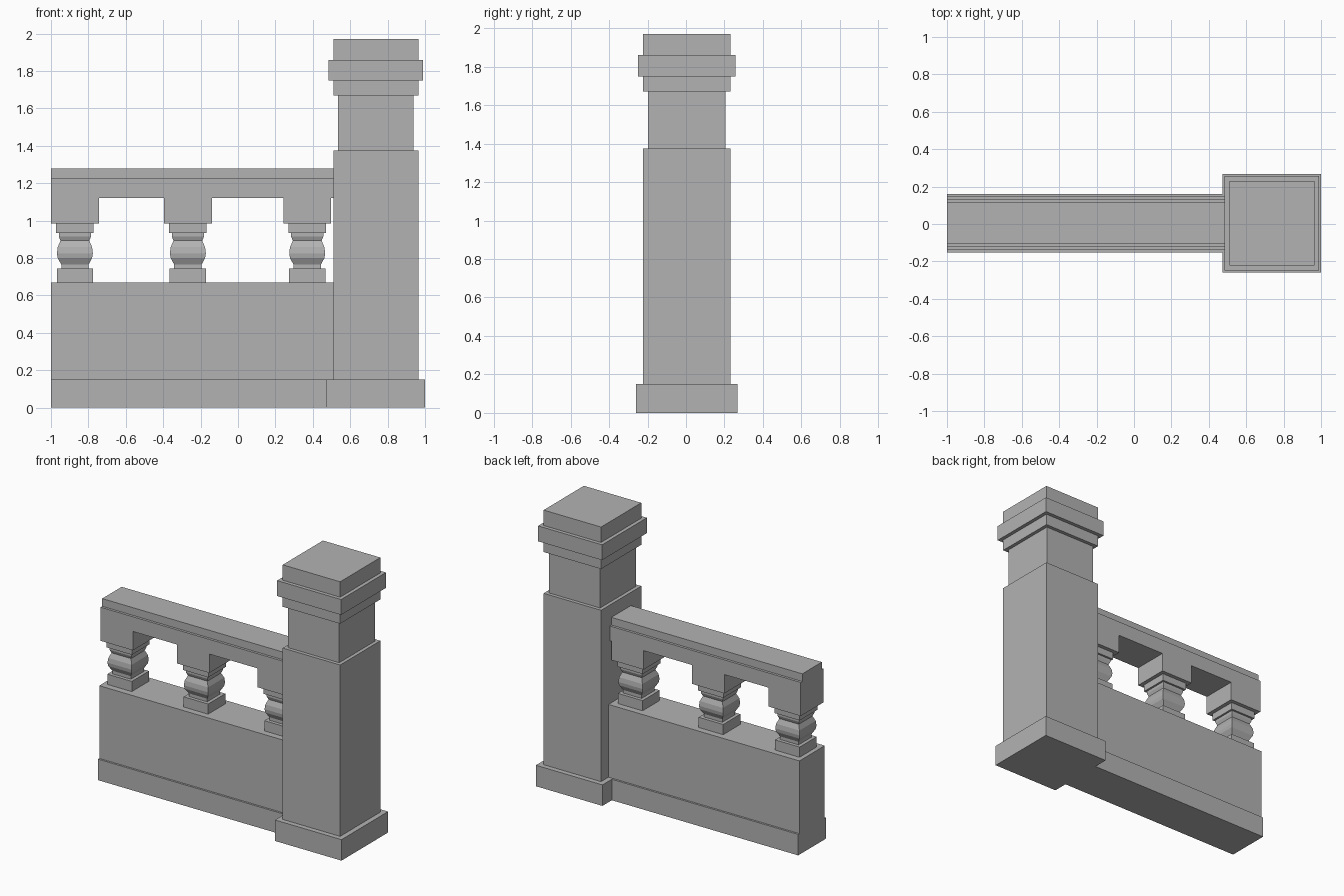
import bpy
import bmesh

cube = bpy.data.objects.get("Cube")
if cube:
    bpy.data.objects.remove(cube, do_unlink=True)

stone = bpy.data.materials.new("grey stone")
stone.use_nodes = True
GREY = (0.45, 0.45, 0.45, 1)
stone.diffuse_color = GREY
stone.node_tree.nodes["Principled BSDF"].inputs["Base Color"].default_value = GREY

MID_Y = 0.004
LEFT, PILLAR_X = -1.0, 0.737


def finish(name, bm):
    bmesh.ops.recalc_face_normals(bm, faces=bm.faces[:])
    mesh = bpy.data.meshes.new(name)
    bm.to_mesh(mesh)
    bm.free()
    mesh.materials.append(stone)
    obj = bpy.data.objects.new(name, mesh)
    bpy.context.collection.objects.link(obj)
    return obj


def square_turned(name, x, profile):
    """Sweep a (half width, height) profile around a square plan."""
    bm = bmesh.new()
    rings = []
    for r, z in profile:
        rings.append([bm.verts.new((x + sx * r, MID_Y + sy * r, z))
                      for sx, sy in ((-1, -1), (1, -1), (1, 1), (-1, 1))])
    for low, high in zip(rings, rings[1:]):
        for i in range(4):
            j = (i + 1) % 4
            bm.faces.new((low[i], low[j], high[j], high[i]))
    bm.faces.new(rings[0])
    bm.faces.new(rings[-1])
    return finish(name, bm)


def extruded(name, outline, half_depth):
    """Extrude an (x, z) outline through the thickness of the wall."""
    bm = bmesh.new()
    face = bm.faces.new([bm.verts.new((x, MID_Y - half_depth, z)) for x, z in outline])
    new = bmesh.ops.extrude_face_region(bm, geom=[face])["geom"]
    bmesh.ops.translate(bm, vec=(0, 2 * half_depth, 0),
                        verts=[v for v in new if isinstance(v, bmesh.types.BMVert)])
    return finish(name, bm)


def slab(name, x1, z0, z1, half_depth):
    return extruded(name, [(LEFT, z0), (x1, z0), (x1, z1), (LEFT, z1)], half_depth)


# Pillar with stepped foot, neck and cap
steps = [(0.263, 0, 0.15), (0.227, 0.15, 1.375), (0.202, 1.375, 1.67),
         (0.227, 1.67, 1.75), (0.253, 1.75, 1.86), (0.227, 1.86, 1.97)]
square_turned("pillar", PILLAR_X, [(r, z) for r, a, b in steps for z in (a, b)])

# Low wall and top rail
slab("wall_plinth", 0.474, 0, 0.15, 0.157)
slab("wall_panel", 0.51, 0.15, 0.67, 0.143)
slab("rail_top", 0.51, 1.225, 1.28, 0.11)

# Beam with a dropped block above each baluster
centres = (-0.872, -0.268, 0.37)
HALF_BLOCK, DROP, SOFFIT = 0.128, 0.985, 1.12
outline = [(LEFT, 1.225)]
for c in centres:
    a, b = c - HALF_BLOCK, c + HALF_BLOCK
    if c != centres[0]:
        outline.append((a, SOFFIT))
    outline += [(a, DROP), (b, DROP), (b, SOFFIT)]
outline += [(0.51, SOFFIT), (0.51, 1.225)]
extruded("rail_beam", outline, 0.128)

# Square balusters
baluster = [(0.097, 0.67), (0.097, 0.743), (0.073, 0.743), (0.073, 0.765),
            (0.092, 0.8), (0.096, 0.825), (0.092, 0.858), (0.077, 0.893),
            (0.086, 0.915), (0.086, 0.935), (0.1, 0.935), (0.1, 0.985)]
for n, c in enumerate(centres, 1):
    square_turned(f"baluster_{n}", c, baluster)
